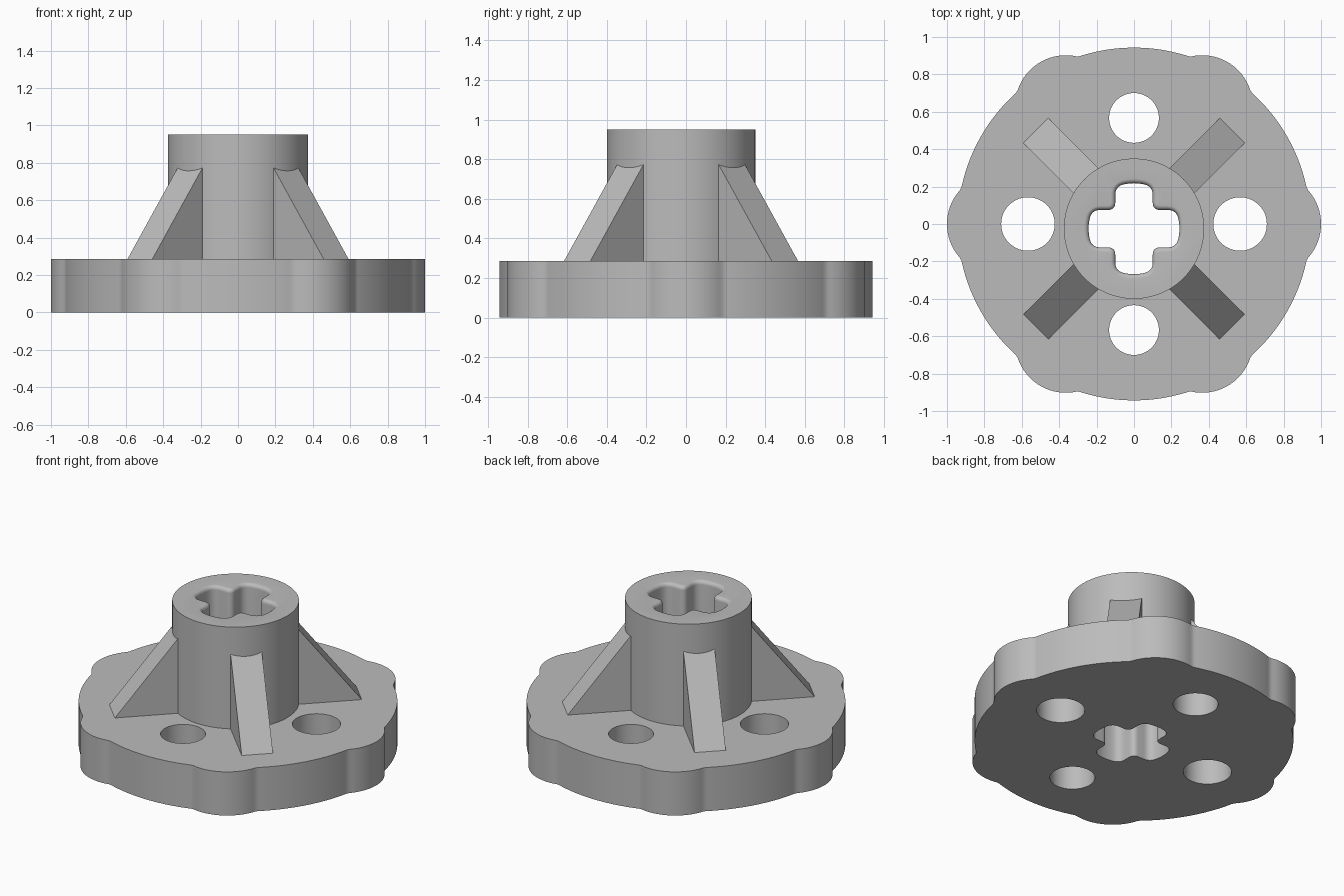
import bpy, bmesh
from math import sin, cos, pi, sqrt, radians, asin
from mathutils import Matrix

cube = bpy.data.objects.get("Cube")
if cube:
    bpy.data.objects.remove(cube, do_unlink=True)

PLATE_TOP, HUB_TOP = 0.285, 0.95
HUB_Y, HUB_R = -0.025, 0.375

grey = bpy.data.materials.new("plain_grey")
grey.use_nodes = True
grey.diffuse_color = (0.5, 0.5, 0.5, 1)
grey.node_tree.nodes["Principled BSDF"].inputs["Base Color"].default_value = (0.5, 0.5, 0.5, 1)


def skin(name, rings):
    """Closed solid through a stack of (outline, z) rings of equal length."""
    bm = bmesh.new()
    loops = [[bm.verts.new((x, y, z)) for x, y in pts] for pts, z in rings]
    for a, b in zip(loops, loops[1:]):
        for i in range(len(a)):
            j = (i + 1) % len(a)
            bm.faces.new((a[i], a[j], b[j], b[i]))
    bm.faces.new(loops[0][::-1])
    bm.faces.new(loops[-1])
    bmesh.ops.recalc_face_normals(bm, faces=bm.faces)
    mesh = bpy.data.meshes.new(name)
    bm.to_mesh(mesh)
    bm.free()
    mesh.materials.append(grey)
    obj = bpy.data.objects.new(name, mesh)
    bpy.context.collection.objects.link(obj)
    return obj


def circle(r, x=0, y=0, n=64):
    return [(x + r * cos(2 * pi * i / n), y + r * sin(2 * pi * i / n)) for i in range(n)]


def cut(obj, cutters):
    for c in cutters:
        c.hide_render = True
        mod = obj.modifiers.new("cut", 'BOOLEAN')
        mod.operation, mod.solver, mod.object = 'DIFFERENCE', 'EXACT', c
    bpy.context.view_layer.update()
    mesh = bpy.data.meshes.new_from_object(obj.evaluated_get(bpy.context.evaluated_depsgraph_get()))
    obj.modifiers.clear()
    obj.data = mesh


def smooth(obj, angle):
    bpy.ops.object.select_all(action='DESELECT')
    obj.select_set(True)
    bpy.context.view_layer.objects.active = obj
    bpy.ops.object.shade_smooth_by_angle(angle=radians(angle))


def lobed_outline(disc=0.943, lobe_r=0.27, lobe_c=0.73, n=360):
    """Disc with six round lobes."""
    pts = []
    for i in range(n):
        t = 2 * pi * i / n
        d = (t + pi / 6) % (pi / 3) - pi / 6
        r, s = disc, lobe_c * sin(d)
        if abs(s) < lobe_r:
            r = max(r, lobe_c * cos(d) + sqrt(lobe_r ** 2 - s * s))
        pts.append((r * cos(t), r * sin(t)))
    return pts


def bend(a, b, c, n=6):
    """Rounded corner from a to c around b."""
    return [tuple((1 - t) ** 2 * p + 2 * t * (1 - t) * q + t * t * s for p, q, s in zip(a, b, c))
            for t in (i / n for i in range(n + 1))]


def cross_outline(grow=0.0):
    """Plus-shaped bore with round arm ends and softened corners."""
    w, r = 0.1 + grow, 0.243 + grow
    outer, inner = 0.04 + grow, 0.04 - grow
    tip, a = sqrt(r * r - w * w), asin(w / r)
    b = a - outer / r
    upper = bend((r * cos(b), r * sin(b)), (tip, w), (tip - outer, w))
    corner = bend((w + inner, w), (w, w), (w, w + inner))
    lower = [(x, -y) for x, y in reversed(upper)]
    face = [(r * cos(b * k / 4), r * sin(b * k / 4)) for k in range(-3, 4)]
    pts = []
    for q in range(4):
        c, s = cos(q * pi / 2), sin(q * pi / 2)
        pts += [(x * c - y * s, x * s + y * c + HUB_Y) for x, y in lower + face + upper + corner]
    return pts


# Bore cutter, flared to round the rim at the top of the hub
FILLET = 0.025
flare = [(cross_outline(FILLET * (1 - cos(k * pi / 12))), HUB_TOP - FILLET + FILLET * sin(k * pi / 12))
         for k in range(6)]
bore = skin("bore_cutter", [(cross_outline(), -0.1)] + flare
            + [(cross_outline(FILLET), HUB_TOP), (cross_outline(FILLET), HUB_TOP + 0.1)])

# Bolt hole cutters
bolt_holes = [skin("bolt_hole_cutter", [(circle(r, x, y), -0.1), (circle(r, x, y), 0.5)])
              for x, y, r in ((0.567, 0, 0.143), (-0.567, 0, 0.143), (0, 0.567, 0.133), (0, -0.567, 0.133))]

# Lobed base plate
plate = skin("base_plate", [(lobed_outline(), 0), (lobed_outline(), PLATE_TOP)])
cut(plate, bolt_holes + [bore])
smooth(plate, 40)

# Central hub
ring = circle(HUB_R, 0, HUB_Y, 96)
hub = skin("hub", [(ring, PLATE_TOP), (ring, HUB_TOP)])
cut(hub, [bore])
smooth(hub, 40)

# Four diagonal ribs: side profile in (radius, height), swept across the thickness
ROOT, TIP, SLOPE, HALF = 0.34, 0.742, 1.285, 0.094
profile = [(ROOT, PLATE_TOP - 0.02), (TIP, PLATE_TOP - 0.02), (TIP, PLATE_TOP),
           (ROOT, PLATE_TOP + SLOPE * (TIP - ROOT))]
for i, side in enumerate(("back_left", "back_right", "front_right", "front_left")):
    rib = skin("rib_" + side, [(profile, -HALF), (profile, HALF)])
    stand = Matrix.Rotation(pi / 2, 4, 'X')
    turn = Matrix.Rotation(pi / 4 + i * pi / 2, 4, 'Z')
    rib.data.transform(Matrix.Translation((0, HUB_Y, 0)) @ turn @ stand)

for helper in bolt_holes + [bore]:
    bpy.data.objects.remove(helper, do_unlink=True)
